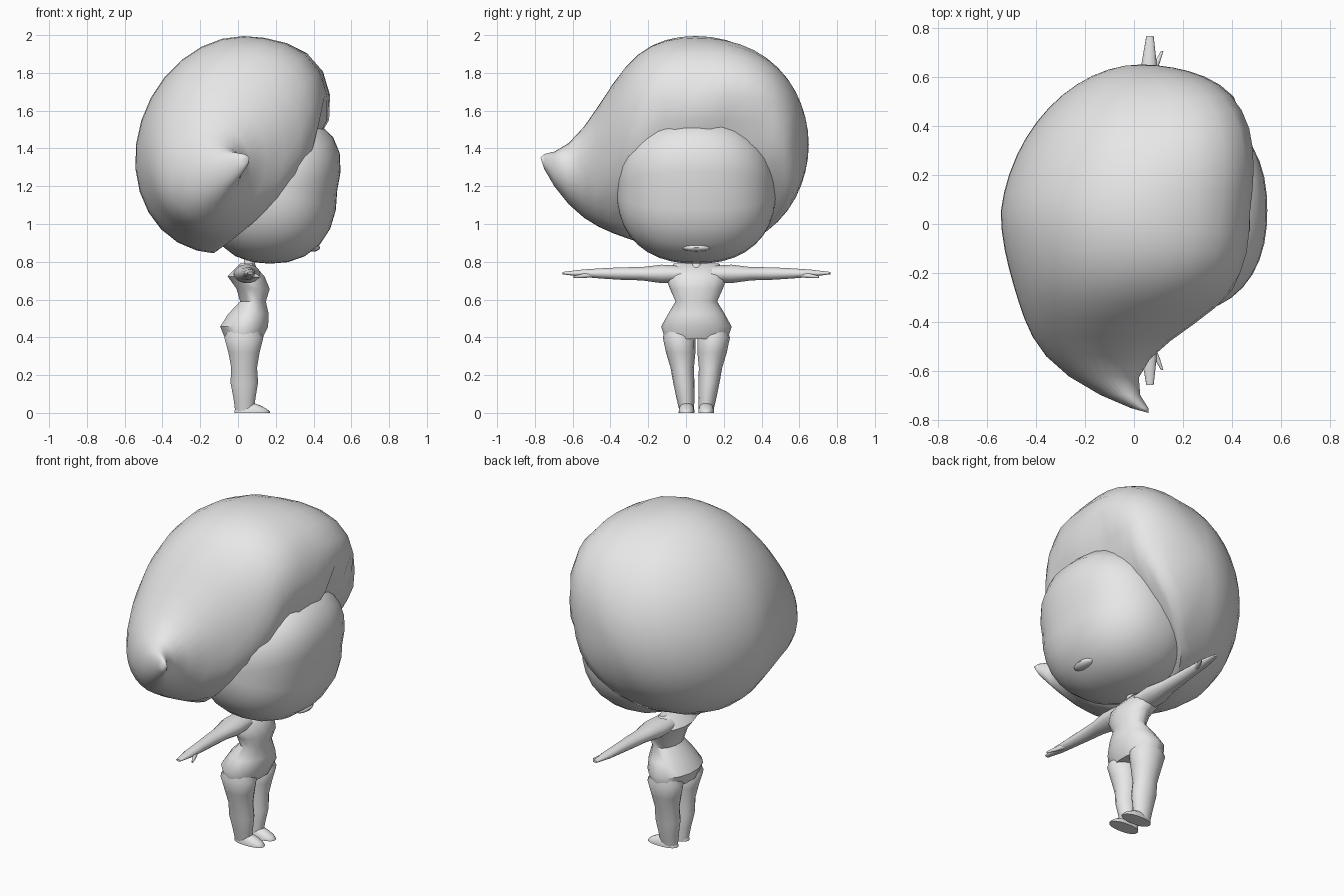
import bpy, bmesh, math
from mathutils import Vector, Matrix

cube = bpy.data.objects.get("Cube")
if cube:
    bpy.data.objects.remove(cube, do_unlink=True)

X, Y, Z = Vector((1, 0, 0)), Vector((0, 1, 0)), Vector((0, 0, 1))
body_middle = 0.055 * Y

grey = bpy.data.materials.new("plain_grey")
grey.use_nodes = True
grey.diffuse_color = (0.8, 0.8, 0.8, 1)
grey.node_tree.nodes["Principled BSDF"].inputs["Base Color"].default_value = grey.diffuse_color


def finish(name, bm, location, mirrored):
    """Turn a bmesh into a smooth, coloured object, optionally mirrored across the body."""
    bmesh.ops.recalc_face_normals(bm, faces=bm.faces)
    mesh = bpy.data.meshes.new(name)
    bm.to_mesh(mesh)
    bm.free()
    mesh.materials.append(grey)
    part = bpy.data.objects.new(name, mesh)
    part.location = location
    bpy.context.collection.objects.link(part)
    if mirrored:
        part.modifiers.new("Mirror", "MIRROR").use_axis = (False, True, False)
    bpy.ops.object.select_all(action="DESELECT")
    part.select_set(True)
    bpy.context.view_layer.objects.active = part
    bpy.ops.object.shade_smooth_by_angle(angle=math.radians(50))


def blob(name, shape, segments, location=body_middle, mirrored=False):
    """Ball with poles along y, each point moved by a shape rule."""
    bm = bmesh.new()
    bmesh.ops.create_uvsphere(bm, u_segments=segments, v_segments=segments - 4, radius=1,
                              matrix=Matrix.Rotation(math.pi / 2, 4, "X"))
    for vert in bm.verts:
        vert.co = shape(vert.co.copy())
    finish(name, bm, location, mirrored)


def tube(name, start, end, side, up, wide, deep, drift=None, mirrored=False):
    """Oval sections evenly spaced from start to end; drift shifts them along up."""
    bm = bmesh.new()
    start, end = Vector(start), Vector(end)
    drift = drift or [0] * len(wide)
    sides = 14
    rings = []
    for step, (w, d, shift) in enumerate(zip(wide, deep, drift)):
        centre = start.lerp(end, step / (len(wide) - 1)) + up * shift
        angles = [math.tau * i / sides for i in range(sides)]
        rings.append([bm.verts.new(centre + side * w * math.cos(a) + up * d * math.sin(a))
                      for a in angles])
    for low, high in zip(rings, rings[1:]):
        for i in range(sides):
            bm.faces.new((low[i - 1], low[i], high[i], high[i - 1]))
    bm.faces.new(rings[0])
    bm.faces.new(rings[-1])
    finish(name, bm, body_middle, mirrored)


def boxy(co, power):
    """Push a point of the unit ball out towards a rounded box."""
    return co / sum(abs(c) ** power for c in co) ** (1 / power)


# Hair: ball squared off over the brow, drawn out into a curled lock, cut around the face
def hair_shape(co):
    co = boxy(co, 2 + max(0, co.x) * min(1, 1 + co.y))
    forward = max(0, -co.y)
    pinch = 1 - forward ** 8 / 2
    lift = 0.575 * co.z * pinch
    sway = 0.07 * max(0, co.y) - 0.25 * forward ** 4 + 0.35 * forward ** 16
    drop = -0.3 * forward ** 4 + 0.23 * forward ** 16
    x = 0.5 * co.x * pinch + 0.12 * lift + sway - 0.04
    y = 0.6 * co.y - 0.22 * forward ** 8
    z = 1.42 + lift + drop
    below_brow = max(0, 1.55 - z)
    if below_brow:
        x = min(x, 0.43 - 1.05 * below_brow ** 1.8)
    return Vector((x, y, z))


blob("hair", hair_shape, segments=28, location=0.05 * Y)


# Head: rounded box, leaning forward at the brow
def head_shape(co):
    co = boxy(co, 2.3)
    lift = 0.385 * co.z
    x = 0.17 + 0.355 * co.x + 0.25 * max(0, lift)
    return Vector((x, 0.42 * co.y, 1.175 + lift))


blob("head", head_shape, segments=24)


# Small pouting lip
def lip_shape(co):
    return Vector((0.395 + 0.04 * co.x, 0.075 * co.y, 0.875 + 0.022 * co.z))


blob("lip", lip_shape, segments=12)

# Neck and torso, from hips through waist to shoulders
tube("neck", (0.06, 0, 0.74), (0.06, 0, 0.84), Y, X,
     wide=[0.05, 0.03, 0.03], deep=[0.05, 0.03, 0.03])
tube("torso", (0.03, 0, 0.39), (0.045, 0, 0.79), Y, X,
     wide=[0.165, 0.187, 0.15, 0.11, 0.14, 0.165, 0.12],
     deep=[0.1, 0.13, 0.11, 0.07, 0.09, 0.1, 0.035],
     drift=[0, 0, 0.02, 0.042, 0.04, 0, 0])

# Arms ending in flat hands, with thumbs
tube("arms", (0.045, 0.08, 0.735), (0.065, 0.71, 0.74), X, Z,
     wide=[0.07, 0.07, 0.05, 0.04, 0.033, 0.03, 0.015],
     deep=[0.045, 0.05, 0.036, 0.034, 0.028, 0.02, 0.006], mirrored=True)
tube("thumbs", (0.07, 0.55, 0.73), (0.115, 0.65, 0.72), X, Z,
     wide=[0.014, 0.012, 0.005], deep=[0.012, 0.012, 0.005], mirrored=True)

# Legs, widening from ankle to thigh and tucked into the hips
tube("legs", (0.035, 0.05, 0), (0.03, 0.1, 0.48), Y, X,
     wide=[0.037, 0.048, 0.056, 0.062, 0.078, 0.086, 0.05],
     deep=[0.05, 0.06, 0.075, 0.07, 0.085, 0.106, 0.06], mirrored=True)


# Feet, flat underneath and sloping down to the toes
def foot_shape(co):
    co = boxy(co, 2.3)
    height = 0.055 * max(0, co.z) * (1 - max(0, co.x) / 2)
    return Vector((0.075 + 0.095 * co.x, 0.052 + 0.042 * co.y, height))


blob("feet", foot_shape, segments=14, mirrored=True)
